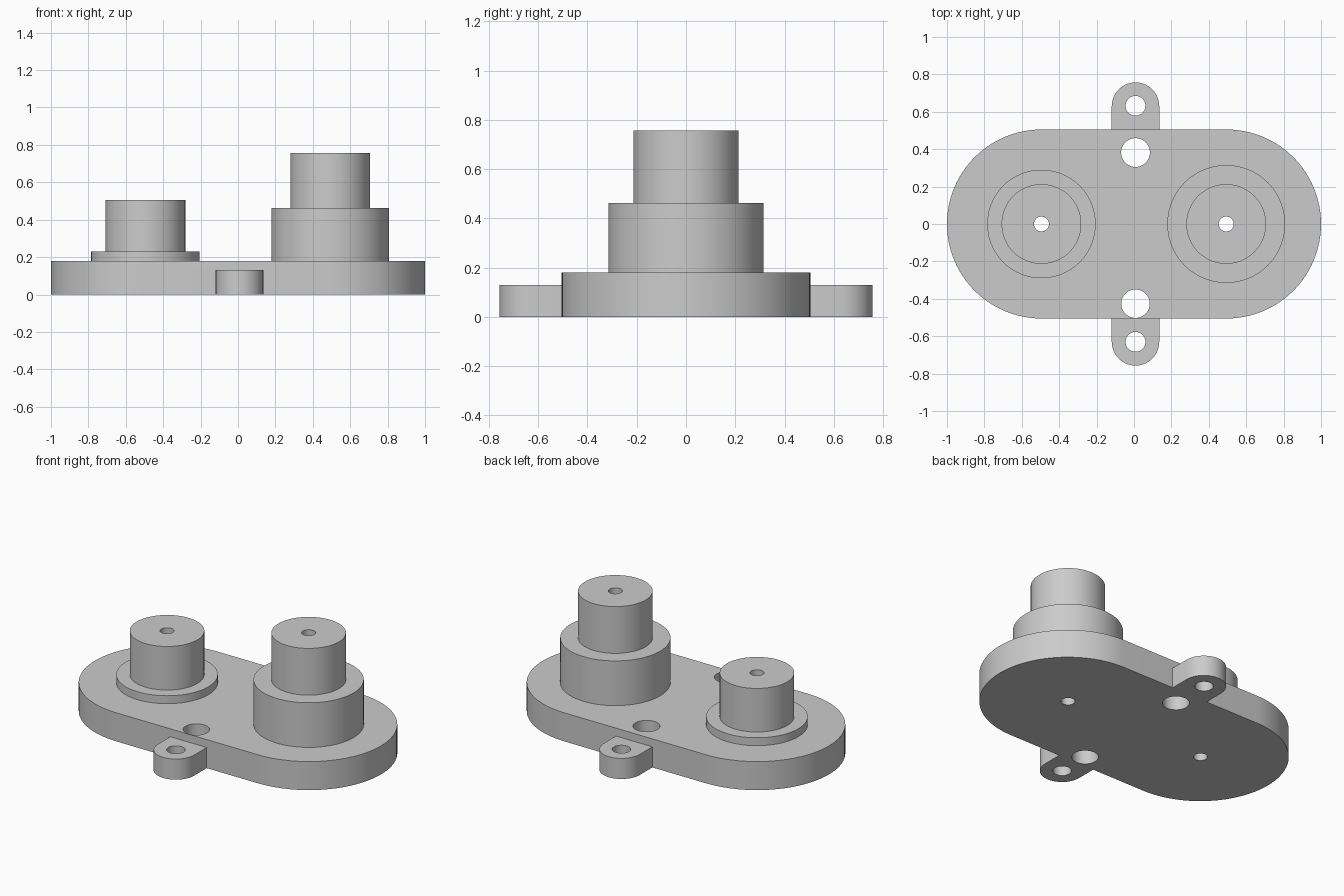
import bpy, bmesh
from math import pi, sin, cos, radians

cube = bpy.data.objects.get("Cube")
if cube:
    bpy.data.objects.remove(cube, do_unlink=True)

grey = bpy.data.materials.new("plain grey")
grey.use_nodes = True
grey.diffuse_color = (0.6, 0.6, 0.6, 1)
for node in grey.node_tree.nodes:
    if node.type == 'BSDF_PRINCIPLED':
        node.inputs["Base Color"].default_value = (0.6, 0.6, 0.6, 1)

SEG = 96
PLATE_TOP = 0.18
TAB_TOP = 0.13
BORE = 0.04
MID_X = 0.008


def finish(name, bm):
    bmesh.ops.recalc_face_normals(bm, faces=bm.faces)
    mesh = bpy.data.meshes.new(name)
    bm.to_mesh(mesh)
    bm.free()
    mesh.materials.append(grey)
    obj = bpy.data.objects.new(name, mesh)
    bpy.context.collection.objects.link(obj)
    return obj


def arc(cx, cy, r, start, end, steps):
    angles = [start + (end - start) * i / steps for i in range(steps + 1)]
    return [(cx + r * cos(a), cy + r * sin(a)) for a in angles]


def prism(name, outline, z0, z1):
    bm = bmesh.new()
    face = bm.faces.new([bm.verts.new((x, y, z0)) for x, y in outline])
    up = bmesh.ops.extrude_face_region(bm, geom=[face])["geom"]
    verts = [v for v in up if isinstance(v, bmesh.types.BMVert)]
    bmesh.ops.translate(bm, vec=(0, 0, z1 - z0), verts=verts)
    return finish(name, bm)


def lathe(name, profile, x):
    bm = bmesh.new()
    verts = [bm.verts.new((r, 0, z)) for r, z in profile]
    edges = [bm.edges.new(pair) for pair in zip(verts, verts[1:])]
    bmesh.ops.spin(bm, geom=verts + edges, cent=(0, 0, 0), axis=(0, 0, 1),
                   angle=2 * pi, steps=SEG, use_merge=True)
    bmesh.ops.remove_doubles(bm, verts=bm.verts, dist=0.0001)
    bmesh.ops.translate(bm, vec=(x, 0, 0), verts=bm.verts)
    return finish(name, bm)


def combine(target, tool, operation):
    mod = target.modifiers.new(operation, 'BOOLEAN')
    mod.operation = operation
    mod.solver = 'EXACT'
    mod.object = tool
    bpy.context.view_layer.objects.active = target
    bpy.ops.object.modifier_apply(modifier=mod.name)
    bpy.data.objects.remove(tool, do_unlink=True)


def smooth(obj):
    bpy.ops.object.select_all(action='DESELECT')
    obj.select_set(True)
    bpy.context.view_layer.objects.active = obj
    bpy.ops.object.shade_smooth_by_angle(angle=radians(30))


# Stadium-shaped plate
outline = (arc(0.495, 0, 0.505, -pi / 2, pi / 2, SEG // 2)
           + arc(-0.495, 0, 0.505, pi / 2, 3 * pi / 2, SEG // 2))
plate = prism("base_plate", outline, 0, PLATE_TOP)

# Rounded mounting tabs, front and back
for side in (-1, 1):
    end = arc(MID_X, 0.63, 0.127, 0, pi, SEG // 2)
    tab = [(MID_X + 0.127, 0.4)] + end + [(MID_X - 0.127, 0.4)]
    combine(plate, prism("tab", [(x, side * y) for x, y in tab], 0, TAB_TOP), 'UNION')

# Screw holes, plate holes and boss bores
holes = [(MID_X, 0.632, 0.053), (MID_X, -0.63, 0.053),
         (MID_X, 0.382, 0.077), (MID_X, -0.426, 0.076),
         (-0.495, 0, BORE), (0.493, 0, BORE)]
for x, y, r in holes:
    ring = arc(x, y, r, 0, 2 * pi, SEG // 2)[:-1]
    combine(plate, prism("hole_cutter", ring, -0.1, 0.4), 'DIFFERENCE')
smooth(plate)

# Stepped bosses with a through bore
for name, x, base_r, step, top in (("right_boss", -0.495, 0.29, 0.23, 0.505),
                                   ("left_boss", 0.493, 0.315, 0.462, 0.757)):
    profile = [(base_r, PLATE_TOP), (base_r, step), (0.213, step),
               (0.213, top), (BORE, top), (BORE, PLATE_TOP)]
    smooth(lathe(name, profile, x))
